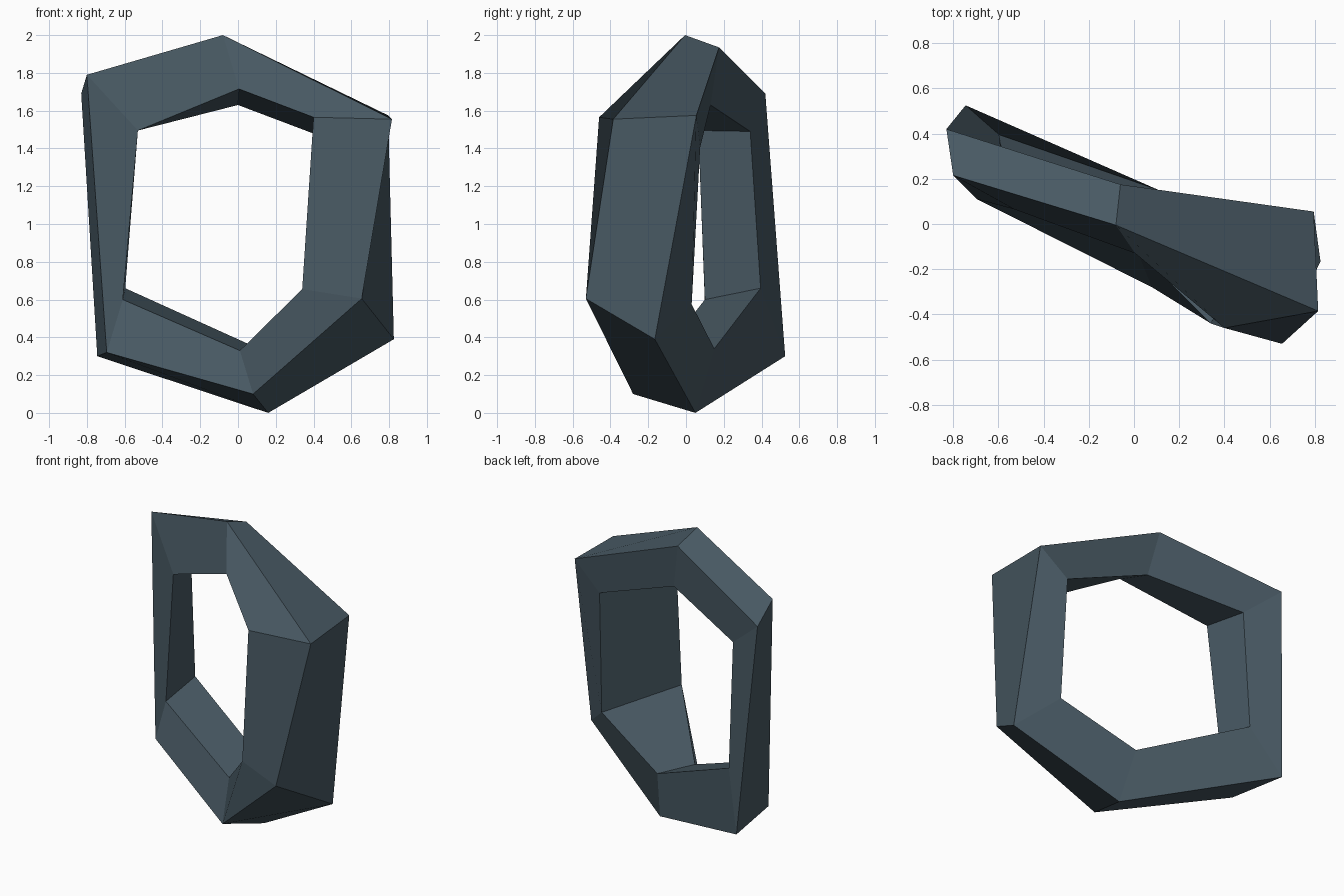
import bpy
import bmesh

# Irregular six-sided ring: one four-cornered cross-section per bend,
# corners in order: outer front, outer back, inner back, inner front
SECTIONS = [
    [(-0.08, -0.005, 2.00), (-0.06, 0.175, 1.935), (0.00, 0.13, 1.63), (0.005, -0.13, 1.715)],   # top
    [(0.815, -0.385, 1.555), (0.795, 0.055, 1.575), (0.595, 0.075, 1.405), (0.40, -0.46, 1.565)],  # upper right
    [(0.655, -0.53, 0.605), (0.825, -0.165, 0.39), (0.61, 0.03, 0.575), (0.34, -0.44, 0.655)],   # lower right
    [(0.08, -0.28, 0.10), (0.16, 0.05, 0.00), (0.11, 0.15, 0.34), (0.01, -0.11, 0.33)],          # bottom
    [(-0.695, 0.11, 0.32), (-0.745, 0.525, 0.30), (-0.597, 0.395, 0.66), (-0.61, 0.10, 0.60)],   # lower left
    [(-0.80, 0.215, 1.79), (-0.83, 0.42, 1.69), (-0.59, 0.34, 1.49), (-0.53, 0.065, 1.495)],     # upper left
]

bm = bmesh.new()
rings = [[bm.verts.new(p) for p in section] for section in SECTIONS]

# Join each section to the next with quads, closing the loop;
# each quad starts on its shorter diagonal so it folds there
for i, ring in enumerate(rings):
    nxt = rings[(i + 1) % len(rings)]
    for j in range(4):
        k = (j + 1) % 4
        quad = [ring[j], ring[k], nxt[k], nxt[j]]
        if (quad[1].co - quad[3].co).length < (quad[0].co - quad[2].co).length:
            quad = quad[1:] + quad[:1]
        bm.faces.new(quad)
bmesh.ops.recalc_face_normals(bm, faces=bm.faces[:])

mesh = bpy.data.meshes.new("faceted_ring")
bm.to_mesh(mesh)
bm.free()
ring_object = bpy.data.objects.new("faceted_ring", mesh)
bpy.context.collection.objects.link(ring_object)

# Dark slate colour
slate = bpy.data.materials.new("slate")
slate.diffuse_color = (0.065, 0.10, 0.125, 1.0)
mesh.materials.append(slate)
